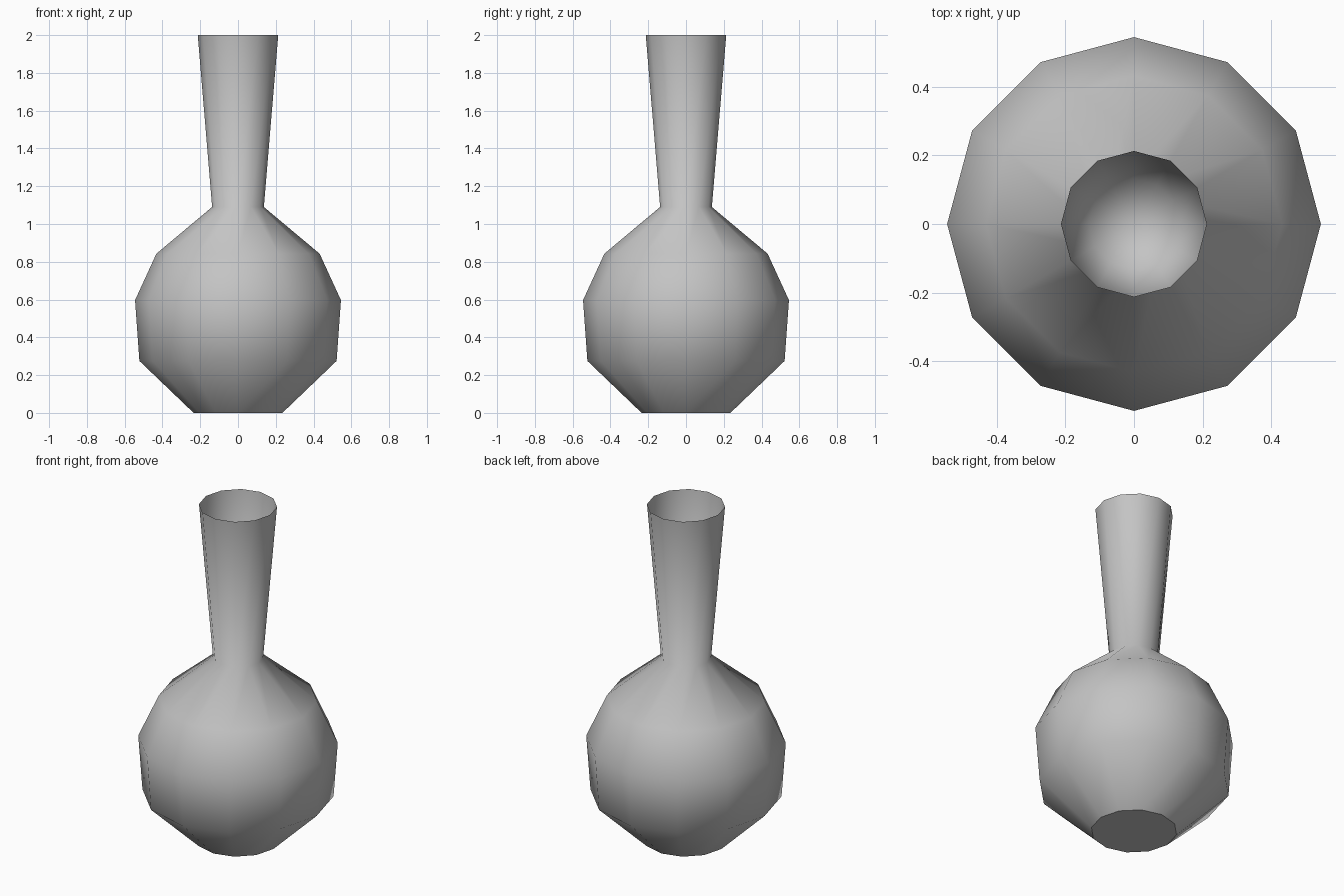
import bpy, bmesh, math

cube = bpy.data.objects.get("Cube")
if cube:
    bpy.data.objects.remove(cube, do_unlink=True)

SIDES = 12
NECK_Z = 1.09

grey = bpy.data.materials.new("plain_grey")
grey.use_nodes = True
colour = (0.55, 0.55, 0.55, 1)
grey.diffuse_color = colour
grey.node_tree.nodes["Principled BSDF"].inputs["Base Color"].default_value = colour


def lathe(name, profile, inward=False, sharp_base=False):
    """Turn a (radius, height) profile, closing its first ring with a fan."""
    bm = bmesh.new()
    rings = []
    for r, z in profile:
        angles = [2 * math.pi * i / SIDES for i in range(SIDES)]
        rings.append([bm.verts.new((r * math.cos(a), r * math.sin(a), z)) for a in angles])
    faces = []
    for low, high in zip(rings, rings[1:]):
        for i in range(SIDES):
            j = (i + 1) % SIDES
            faces.append(bm.faces.new((low[i], low[j], high[j], high[i])))
    centre = bm.verts.new((0, 0, profile[0][1]))
    for i in range(SIDES):
        faces.append(bm.faces.new((rings[0][(i + 1) % SIDES], rings[0][i], centre)))
    if inward:
        bmesh.ops.reverse_faces(bm, faces=faces)
    for f in bm.faces:
        f.smooth = True
    if sharp_base:
        for i in range(SIDES):
            bm.edges.get((rings[0][i - 1], rings[0][i])).smooth = False
    mesh = bpy.data.meshes.new(name)
    bm.to_mesh(mesh)
    bm.free()
    mesh.materials.append(grey)
    obj = bpy.data.objects.new(name, mesh)
    bpy.context.collection.objects.link(obj)
    return obj


# Round body, shoulder and flared neck
lathe("vase_body", [(0.235, 0), (0.522, 0.275), (0.545, 0.597), (0.432, 0.843),
                    (0.137, NECK_Z), (0.213, 2)], sharp_base=True)

# Inside of the neck, meeting the outer wall at the thin rim
lathe("neck_lining", [(0.132, NECK_Z), (0.213, 2)], inward=True)
